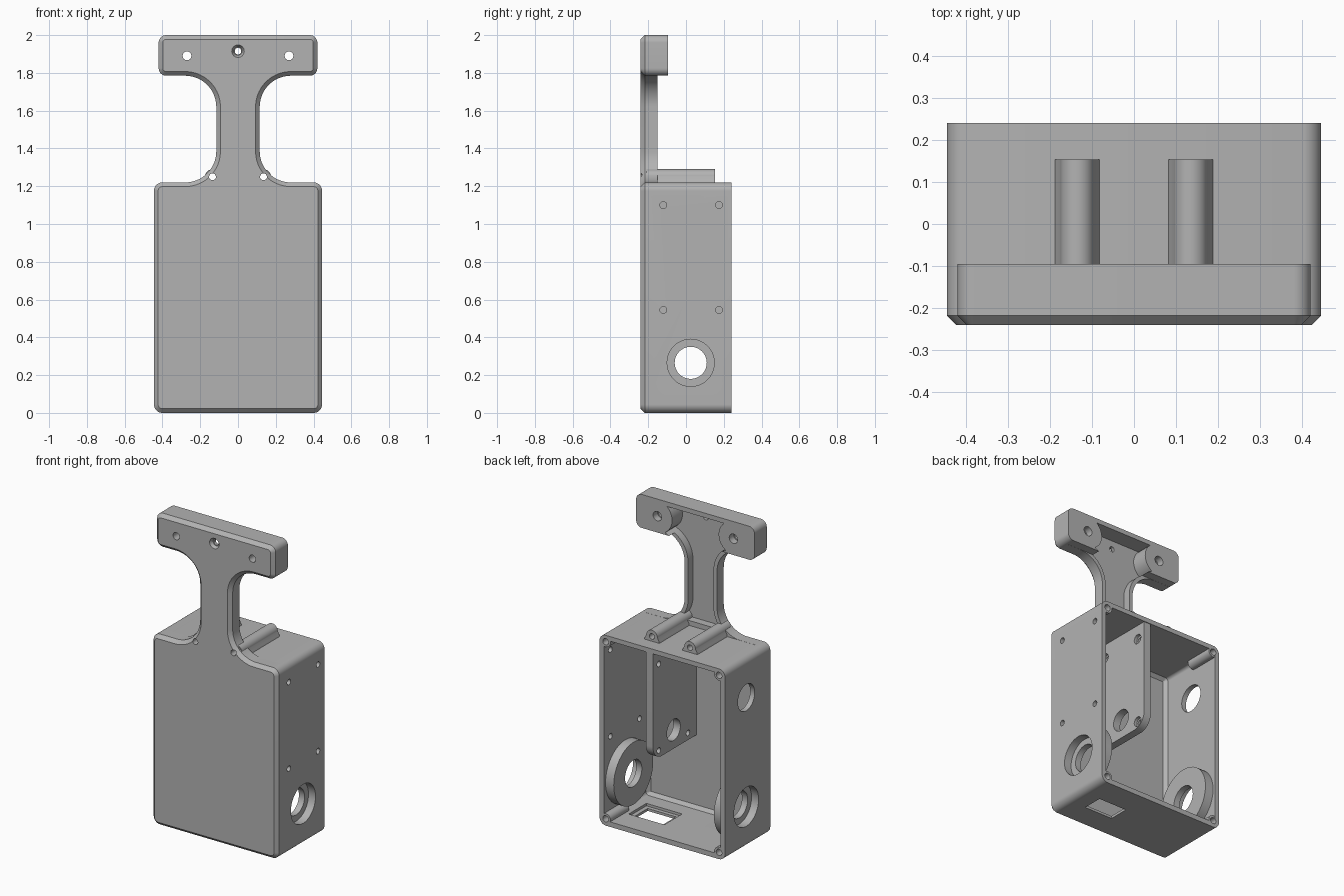
import bpy, bmesh
from math import cos, sin, pi, radians
from mathutils import Matrix, Vector

if "Cube" in bpy.data.objects:
    bpy.data.objects.remove(bpy.data.objects["Cube"])

grey = bpy.data.materials.new("plain grey")
grey.use_nodes = True
grey.diffuse_color = (0.45, 0.45, 0.45, 1)
grey.node_tree.nodes["Principled BSDF"].inputs["Base Color"].default_value = grey.diffuse_color


def finish(bm, name):
    bmesh.ops.recalc_face_normals(bm, faces=bm.faces)
    mesh = bpy.data.meshes.new(name)
    bm.to_mesh(mesh)
    bm.free()
    mesh.materials.append(grey)
    obj = bpy.data.objects.new(name, mesh)
    bpy.context.collection.objects.link(obj)
    return obj


def arc(cx, cz, r, a0, a1, n=12):
    angles = [radians(a0 + (a1 - a0) * i / n) for i in range(n + 1)]
    return [(cx + r * cos(a), cz + r * sin(a)) for a in angles]


def mirrored(half):
    return half + [(-x, z) for x, z in reversed(half)]


def prism(name, points, y0, y1, chamfer=0):
    """Extrude an x/z outline from the back y1 to the front y0."""
    bm = bmesh.new()
    back = bm.faces.new([bm.verts.new((x, y1, z)) for x, z in points])
    ext = bmesh.ops.extrude_face_region(bm, geom=[back], use_keep_orig=True)["geom"]
    front = next(g for g in ext if isinstance(g, bmesh.types.BMFace))
    bmesh.ops.translate(bm, verts=front.verts[:], vec=(0, y0 + chamfer - y1, 0))
    bmesh.ops.recalc_face_normals(bm, faces=bm.faces)
    if chamfer:
        bmesh.ops.inset_region(bm, faces=[front], thickness=chamfer, depth=chamfer,
                               use_even_offset=True, use_boundary=True)
    return finish(bm, name)


def box(name, lo, hi):
    lo, hi = Vector(lo), Vector(hi)
    bm = bmesh.new()
    bmesh.ops.create_cube(bm, size=1, matrix=Matrix.Translation((lo + hi) / 2)
                          @ Matrix.Diagonal((*(hi - lo), 1)))
    return finish(bm, name)


def rod(name, axis, start, end, across, z, r, r2=None):
    """Cylinder along x or y; across is its position on the other level axis."""
    mid = (start + end) / 2
    place = (mid, across, z) if axis == "x" else (across, mid, z)
    turn = Matrix.Rotation(pi / 2, 4, "Y") if axis == "x" else Matrix.Rotation(-pi / 2, 4, "X")
    bm = bmesh.new()
    bmesh.ops.create_cone(bm, cap_ends=True, segments=40, radius1=r,
                          radius2=r if r2 is None else r2, depth=end - start,
                          matrix=Matrix.Translation(place) @ turn)
    return finish(bm, name)


def cut(obj, cutters):
    for c in cutters:
        mod = obj.modifiers.new("cut", "BOOLEAN")
        mod.operation, mod.solver, mod.object = "DIFFERENCE", "EXACT", c
    graph = bpy.context.evaluated_depsgraph_get()
    mesh = bpy.data.meshes.new_from_object(obj.evaluated_get(graph))
    obj.modifiers.clear()
    obj.data = mesh


# Shared hole positions
SCREWS = [(y, z) for y in (-0.12, 0.175) for z in (0.545, 1.10)]
CORNERS = [(x, z) for x in (-0.402, 0.402) for z in (0.043, 1.178)]
SIDES = (-1, 1)

# Cutters: space behind the neck and bar, box cavity, neck recess
behind_neck = box("cut_neck", (-1, -0.15, 1.2195), (1, 0.5, 1.7855))
behind_bar = box("cut_bar", (-1, -0.095, 1.75), (1, 0.5, 2.2))
cavity = prism("cut_cavity", mirrored(arc(0.393, 0.052, 0.02, -90, 0) + arc(0.393, 1.17, 0.02, 0, 90)),
               -0.205, 0.4, 0.02)
recess = prism("cut_recess", mirrored(
    arc(0.28, 1.385, 0.19, 225, 180) + arc(0.28, 1.62, 0.19, 180, 111)
    + arc(0.27, 1.89, 0.105, 238, 130)), -0.2, 0.3)

# Cutters: round holes
tube_bores = [rod("cut_tube", "y", -0.5, 0.5, s * 0.135, 1.25, 0.018) for s in SIDES]
bar_bores = [rod("cut_bar_hole", "y", -0.5, 0.5, s * 0.27, 1.89, 0.023) for s in SIDES]
bar_bores += [rod("cut_bar_sink", "y", -0.14, 0.1, s * 0.27, 1.89, 0.03) for s in SIDES]
bar_bores += [rod("cut_centre", "y", -0.5, 0.5, 0, 1.915, 0.017),
              rod("cut_centre_sink", "y", -0.245, -0.22, 0, 1.915, 0.036, 0.022)]
wide_bores = [rod("cut_wide", "x", min(s * 0.395, s * 0.6), max(s * 0.395, s * 0.6),
                  0.025, 0.265, 0.125) for s in SIDES]
through_bore = rod("cut_through", "x", -0.7, 0.7, 0.025, 0.265, 0.085)
upper_bore = rod("cut_upper", "x", -0.6, -0.3, 0.025, 0.965, 0.085)
screw_bores = [rod("cut_screw", "x", 0, 0.6, y, z, 0.018) for y, z in SCREWS]
screw_sinks = [rod("cut_sink", "x", 0.1, 0.2, y, z, 0.03) for y, z in SCREWS]
post_bores = [rod("cut_post", "y", 0.1, 0.5, x, z, 0.02) for x, z in CORNERS]
divider_bore = rod("cut_divider", "x", 0, 0.3, 0.025, 0.62, 0.068)

# Cutters: stepped window in the floor
window = [box("cut_window", (0.117, -0.065, -0.1), (0.317, 0.065, 0.1)),
          box("cut_window_step", (0.09, -0.09, 0.016), (0.344, 0.09, 0.06))]

# Case with neck and bar, one outline
shell = prism("case_shell", mirrored(
    arc(0.4, 0.045, 0.045, -90, 0) + arc(0.4, 1.175, 0.045, 0, 90)
    + arc(0.28, 1.385, 0.165, 270, 180, 20) + arc(0.28, 1.62, 0.165, 180, 90, 20)
    + arc(0.38, 1.825, 0.04, -90, 0) + arc(0.38, 1.96, 0.04, 0, 90)), -0.24, 0.24, 0.022)
cut(shell, [behind_neck, behind_bar, cavity, recess, upper_bore]
    + tube_bores + bar_bores + wide_bores + screw_bores + post_bores + window)
parts = [shell]

# Ring bosses on the inside of both side walls
for s, side in zip(SIDES, ("right", "left")):
    ring = rod(side + "_ring_boss", "x", min(s * 0.355, s * 0.42), max(s * 0.355, s * 0.42),
               0.025, 0.265, 0.2)
    cut(ring, wide_bores + [through_bore])
    parts.append(ring)

# Screw posts in the four corners
for x, z in CORNERS:
    post = rod("corner_post", "y", 0.05, 0.2395, x, z, 0.034)
    cut(post, post_bores)
    parts.append(post)

# Tubes on top of the case
for s, side in zip(SIDES, ("right", "left")):
    x = s * 0.135
    tube = prism(side + "_tube", [(x - 0.055, 1.21), (x + 0.055, 1.21), (x + 0.05, 1.232)]
                 + arc(x, 1.25, 0.04, 0, 180, 20) + [(x - 0.05, 1.232)], -0.21, 0.153)
    cut(tube, tube_bores)
    parts.append(tube)

# Divider panel hanging inside, drawn flat and turned to face sideways
divider = prism("divider_panel", [(-0.215, 1.2), (-0.215, 0.5)]
                + arc(0.145, 0.59, 0.09, -90, 0) + [(0.235, 1.2)], -0.12, -0.07)
divider.data.transform(Matrix.Rotation(pi / 2, 4, "Z"))
cut(divider, [divider_bore] + screw_bores + screw_sinks)
parts.append(divider)

# Remove the cutters, then smooth the round faces
for obj in [o for o in bpy.data.objects if o.name.startswith("cut_")]:
    bpy.data.objects.remove(obj)
for obj in parts:
    obj.data.shade_smooth()
    obj.data.set_sharp_from_angle(angle=radians(25))
